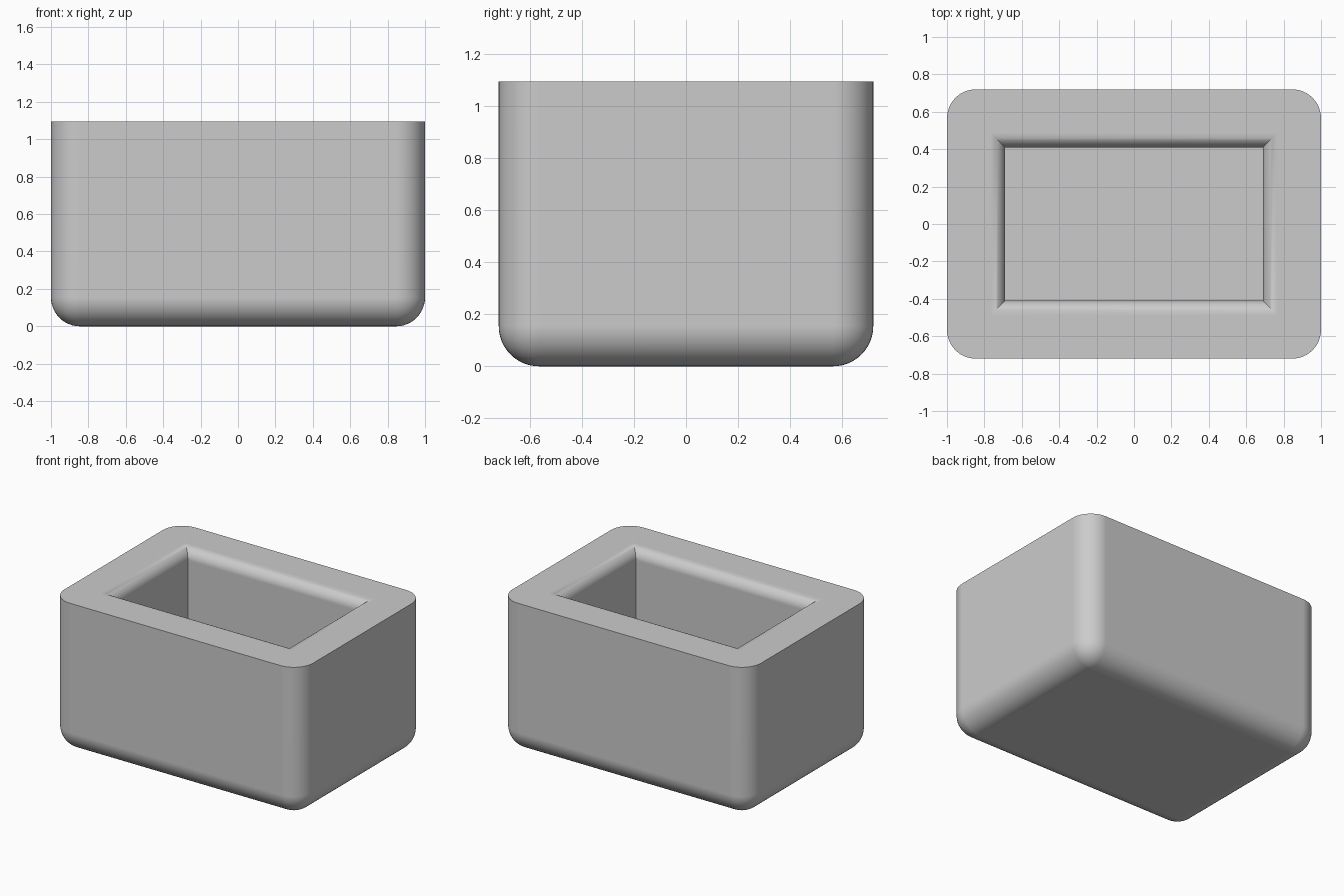
import bpy
import bmesh
import math

if "Cube" in bpy.data.objects:
    bpy.data.objects.remove(bpy.data.objects["Cube"])

HALF_X, HALF_Y, HEIGHT = 1.0, 0.72, 1.095
WALL = 0.31            # same thickness for sides and floor
ROUND = WALL / 2       # outer edge radius
LIP = WALL / 4         # rounded lip of the opening
STEPS = 12

grey = bpy.data.materials.new("light grey")
grey.use_nodes = True
grey.diffuse_color = (0.6, 0.6, 0.6, 1)
grey.node_tree.nodes["Principled BSDF"].inputs["Base Color"].default_value = (0.6, 0.6, 0.6, 1)


def make_object(name, bm):
    bmesh.ops.recalc_face_normals(bm, faces=bm.faces)
    mesh = bpy.data.meshes.new(name)
    bm.to_mesh(mesh)
    bm.free()
    mesh.materials.append(grey)
    obj = bpy.data.objects.new(name, mesh)
    bpy.context.collection.objects.link(obj)
    return obj


# Outer block: every edge rounded except those around the top
bm = bmesh.new()
bmesh.ops.create_cube(bm, size=2)
for v in bm.verts:
    v.co = (v.co.x * HALF_X, v.co.y * HALF_Y, (v.co.z + 1) * HEIGHT / 2)
edges = [e for e in bm.edges if min(v.co.z for v in e.verts) < HEIGHT / 2]
bmesh.ops.bevel(bm, geom=edges, offset=ROUND, offset_type='OFFSET',
                segments=STEPS, profile=0.5, affect='EDGES')
box = make_object("hollow_box", bm)

# Cavity: stacked rectangles that flare out in a quarter round at the lip
rings = [(0, WALL)]
for i in range(STEPS + 1):
    a = math.pi / 2 * i / STEPS
    rings.append((LIP * (1 - math.cos(a)), HEIGHT - LIP * (1 - math.sin(a))))
rings.append((LIP, HEIGHT + 0.1))
bm = bmesh.new()
loops = []
for out, z in rings:
    x, y = HALF_X - WALL + out, HALF_Y - WALL + out
    loops.append([bm.verts.new((sx * x, sy * y, z))
                  for sx, sy in ((-1, -1), (1, -1), (1, 1), (-1, 1))])
for low, high in zip(loops, loops[1:]):
    for i in range(4):
        j = (i + 1) % 4
        bm.faces.new((low[i], low[j], high[j], high[i]))
bm.faces.new(loops[0])
bm.faces.new(loops[-1])
cutter = make_object("cavity_cutter", bm)
cutter.hide_render = True

# Cut the cavity, then remove the helper
bpy.ops.object.select_all(action='DESELECT')
box.select_set(True)
bpy.context.view_layer.objects.active = box
cut = box.modifiers.new("cavity", 'BOOLEAN')
cut.operation = 'DIFFERENCE'
cut.solver = 'EXACT'
cut.object = cutter
bpy.ops.object.modifier_apply(modifier=cut.name)
bpy.data.objects.remove(cutter)

# Smooth rounds with crisp rim and clean flat walls
bpy.ops.object.shade_smooth_by_angle(angle=math.radians(30))
normals = box.modifiers.new("flat_walls", 'WEIGHTED_NORMAL')
normals.keep_sharp = True
